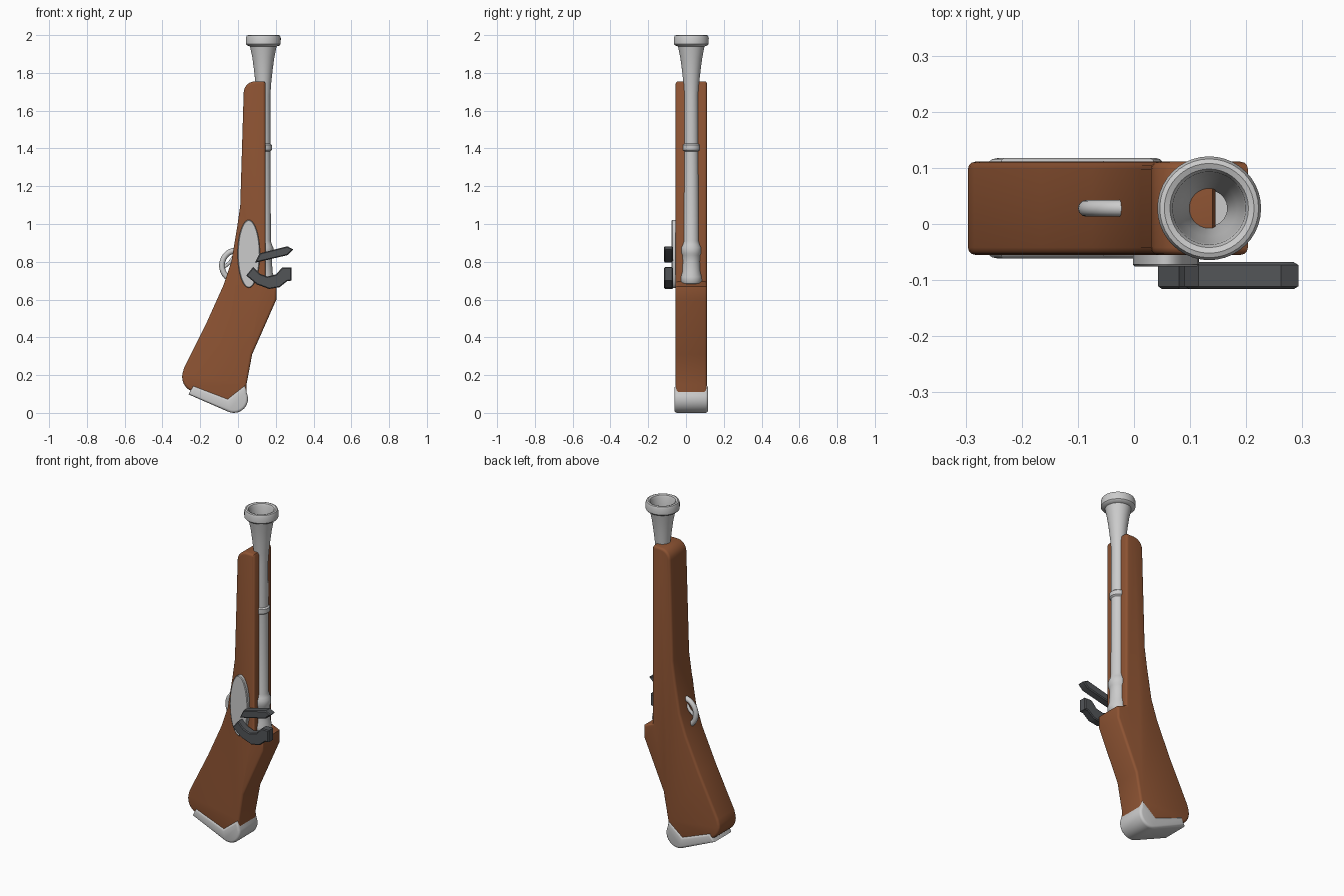
import bpy, bmesh, math
from mathutils import Vector

if "Cube" in bpy.data.objects:
    bpy.data.objects.remove(bpy.data.objects["Cube"])

YC = 0.028  # centre plane of the gun


def material(name, rgb):
    m = bpy.data.materials.new(name)
    m.diffuse_color = (*rgb, 1)
    m.use_nodes = True
    m.node_tree.nodes["Principled BSDF"].inputs["Base Color"].default_value = m.diffuse_color
    return m


WOOD = material("wood", (0.27, 0.088, 0.033))
STEEL = material("dark_steel", (0.085, 0.09, 0.097))


def finish(name, bm, mat=None, angle=35):
    bmesh.ops.recalc_face_normals(bm, faces=bm.faces[:])
    me = bpy.data.meshes.new(name)
    bm.to_mesh(me)
    bm.free()
    ob = bpy.data.objects.new(name, me)
    bpy.context.collection.objects.link(ob)
    if mat:
        me.materials.append(mat)
    bpy.ops.object.select_all(action='DESELECT')
    ob.select_set(True)
    bpy.context.view_layer.objects.active = ob
    bpy.ops.object.shade_smooth_by_angle(angle=math.radians(angle))
    return ob


def slab(name, pts, y0, y1, bevel, mat=None, segs=3):
    """Extrude an (x, z) outline from y0 to y1 and round its rim edges."""
    bm = bmesh.new()
    face = bm.faces.new([bm.verts.new((x, y0, z)) for x, z in pts])
    ext = bmesh.ops.extrude_face_region(bm, geom=[face])
    moved = [v for v in ext['geom'] if isinstance(v, bmesh.types.BMVert)]
    bmesh.ops.translate(bm, verts=moved, vec=(0, y1 - y0, 0))
    bmesh.ops.recalc_face_normals(bm, faces=bm.faces[:])
    rim = [e for e in bm.edges if abs(e.verts[0].co.y - e.verts[1].co.y) < 1e-5]
    bmesh.ops.bevel(bm, geom=rim, offset=bevel, segments=segs, profile=0.5,
                    affect='EDGES', clamp_overlap=True)
    return finish(name, bm, mat)


def arc(cx, cz, r, a0, a1, n):
    return [(cx + r * math.cos(math.radians(a0 + (a1 - a0) * i / n)),
             cz + r * math.sin(math.radians(a0 + (a1 - a0) * i / n)))
            for i in range(n + 1)]


def lathe(name, prof, cx, cy, n=40):
    """Revolve a (radius, z) profile around a vertical axis."""
    bm = bmesh.new()
    rings = [[bm.verts.new((cx + r * math.cos(2 * math.pi * i / n),
                            cy + r * math.sin(2 * math.pi * i / n), z))
              for i in range(n)] for r, z in prof]
    for a, b in zip(rings, rings[1:]):
        for i in range(n):
            j = (i + 1) % n
            bm.faces.new((a[i], a[j], b[j], b[i]))
    bm.faces.new(rings[0])
    bm.faces.new(rings[-1])
    return finish(name, bm)


def tube(name, path, r, n=12):
    """Round bar swept along an (x, z) path in the centre plane."""
    bm = bmesh.new()
    rings = []
    for k, p in enumerate(path):
        a, b = path[max(k - 1, 0)], path[min(k + 1, len(path) - 1)]
        t = Vector((b[0] - a[0], 0, b[1] - a[1])).normalized()
        side = Vector((t.z, 0, -t.x))
        c = Vector((p[0], YC, p[1]))
        rings.append([bm.verts.new(c + r * (math.cos(2 * math.pi * i / n) * side
                      + Vector((0, math.sin(2 * math.pi * i / n), 0)))) for i in range(n)])
    for a, b in zip(rings, rings[1:]):
        for i in range(n):
            j = (i + 1) % n
            bm.faces.new((a[i], a[j], b[j], b[i]))
    bm.faces.new(rings[0])
    bm.faces.new(rings[-1])
    return finish(name, bm)


# Wooden stock: fore-end, wrist, step behind the barrel and grip
stock = [(0.145, 1.745), (0.14, 1.755)]
stock += arc(0.09, 1.695, 0.06, 90, 180, 6)
stock += [(0.012, 1.10), (-0.005, 0.98), (-0.035, 0.80), (-0.075, 0.68),
          (-0.165, 0.48), (-0.285, 0.24)]
stock += arc(-0.215, 0.19, 0.081, 165, 235, 5)
stock += [(-0.05, 0.025), (0.0, 0.02), (0.035, 0.05), (0.045, 0.10),
          (0.045, 0.15), (0.075, 0.31), (0.203, 0.60), (0.203, 0.67), (0.145, 0.695)]
slab("stock", stock, YC - 0.083, YC + 0.083, 0.018, WOOD)

# Metal cap wrapped round the heel of the grip
cap = [(-0.262, 0.098), (-0.238, 0.145), (-0.055, 0.075), (0.037, 0.148)]
cap += arc(-0.022, 0.075, 0.075, 25, -112, 12)
slab("butt_cap", cap, YC - 0.0895, YC + 0.0895, 0.014)

# Hollow barrel with bands and flared muzzle
barrel = [(0.035, 0.68), (0.05, 0.685), (0.057, 0.70), (0.056, 0.72), (0.049, 0.745),
          (0.046, 0.80), (0.048, 0.835), (0.053, 0.845), (0.053, 0.875), (0.046, 0.89),
          (0.040, 0.91), (0.038, 1.385), (0.046, 1.392), (0.046, 1.418), (0.038, 1.425),
          (0.037, 1.68), (0.042, 1.75), (0.050, 1.82), (0.058, 1.88), (0.070, 1.94),
          (0.086, 1.945), (0.092, 1.952), (0.0925, 1.985), (0.088, 1.997), (0.080, 2.0),
          (0.070, 1.996), (0.065, 1.985), (0.062, 1.94), (0.050, 1.88), (0.040, 1.80),
          (0.032, 1.72), (0.032, 0.75)]
lathe("barrel", barrel, 0.134, YC)

# Oval lock plate on the front side
oval = [(0.057 + 0.059 * math.cos(2 * math.pi * i / 40),
         0.842 + 0.18 * math.sin(2 * math.pi * i / 40)) for i in range(40)]
slab("lock_plate", oval, -0.076, -0.045, 0.004, None, 1)

# Dark lock parts: striker arm and curved hammer
slab("striker_arm", [(0.09, 0.795), (0.115, 0.845), (0.262, 0.882), (0.293, 0.865),
                     (0.262, 0.835)], -0.116, -0.068, 0.005, STEEL, 1)
slab("hammer", [(0.043, 0.727), (0.08, 0.772), (0.115, 0.737), (0.155, 0.722),
                (0.20, 0.733), (0.235, 0.77), (0.282, 0.77), (0.282, 0.70),
                (0.26, 0.697), (0.22, 0.665), (0.165, 0.656), (0.10, 0.68)],
     -0.116, -0.068, 0.005, STEEL, 1)

# Trigger guard loop and trigger
tube("trigger_guard", arc(-0.003, 0.78, 0.082, 75, 285, 24), 0.015)
tube("trigger", [(-0.02, 0.83), (-0.045, 0.795), (-0.075, 0.77)], 0.009)
